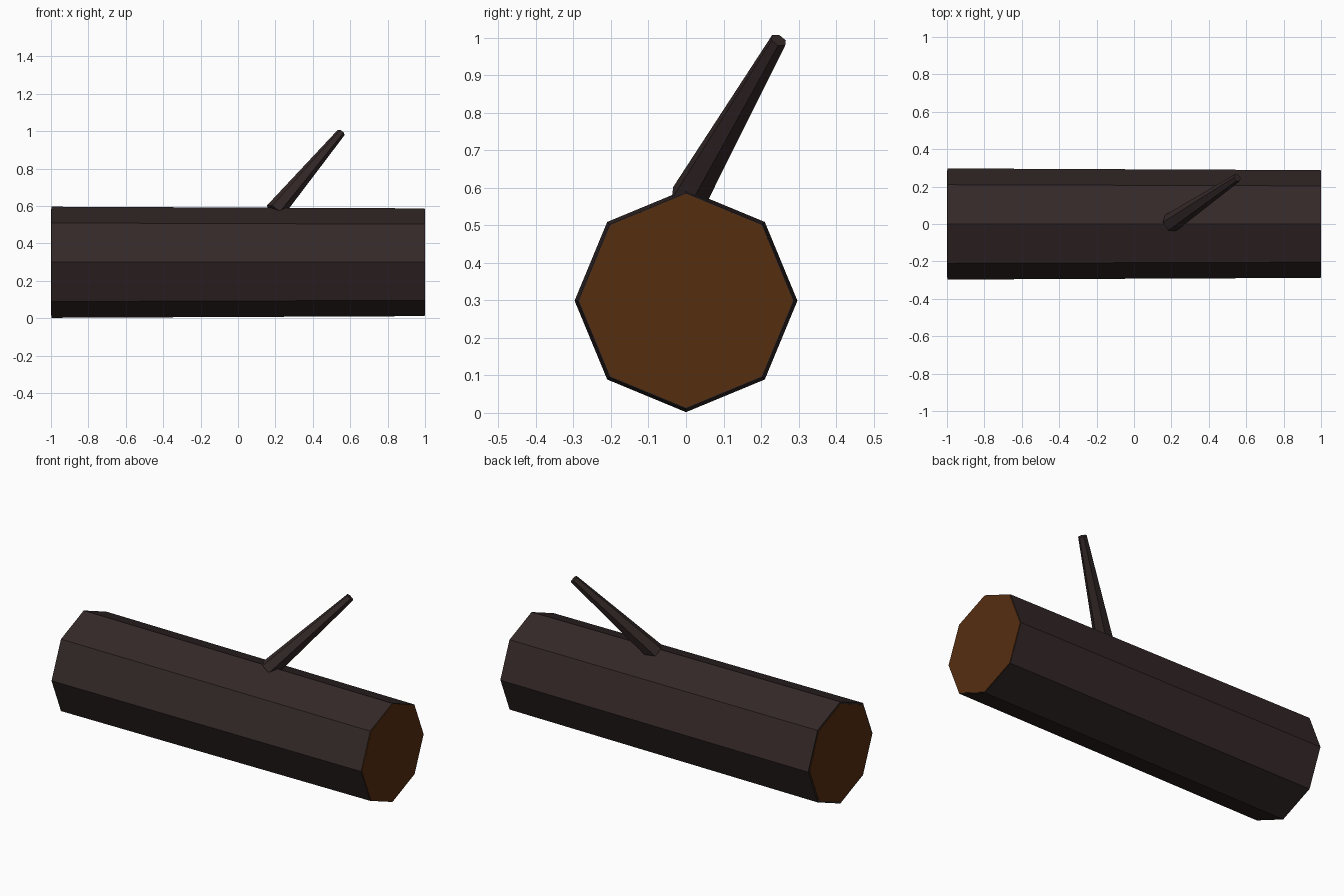
import bpy
from math import pi
from mathutils import Vector, Matrix

if "Cube" in bpy.data.objects:
    bpy.data.objects.remove(bpy.data.objects["Cube"], do_unlink=True)


def material(name, rgb):
    mat = bpy.data.materials.new(name)
    mat.use_nodes = True
    mat.diffuse_color = (*rgb, 1)
    mat.node_tree.nodes["Principled BSDF"].inputs["Base Color"].default_value = (*rgb, 1)
    return mat


bark = material("dark bark", (0.034, 0.021, 0.021))
wood = material("cut wood", (0.093, 0.027, 0.005))


def tapered_rod(name, start, end, r_start, r_end, sides, mat, spin=0):
    """Faceted tapered cylinder running from start to end."""
    start, end = Vector(start), Vector(end)
    axis = end - start
    bpy.ops.mesh.primitive_cone_add(vertices=sides, radius1=r_start,
                                    radius2=r_end, depth=axis.length)
    obj = bpy.context.object
    obj.name = name
    turn = axis.to_track_quat('Z', 'Y').to_matrix().to_4x4()
    obj.matrix_world = (Matrix.Translation((start + end) / 2) @ turn
                        @ Matrix.Rotation(spin, 4, 'Z'))
    obj.data.materials.append(mat)
    return obj


MID = 0.299

# Bark shell of the log, slightly narrower at one end
tapered_rod("log_bark", (-0.997, 0, MID), (0.997, 0, MID), 0.297, 0.288, 8, bark)

# Wood core, showing as a cut face at both ends
tapered_rod("log_core", (-1, 0, MID), (1, 0, MID), 0.286, 0.285, 8, wood)

# Thin side branch
tapered_rod("branch", (0.195, 0.005, 0.57), (0.552, 0.247, 0.993),
            0.052, 0.023, 6, bark, pi / 6)
